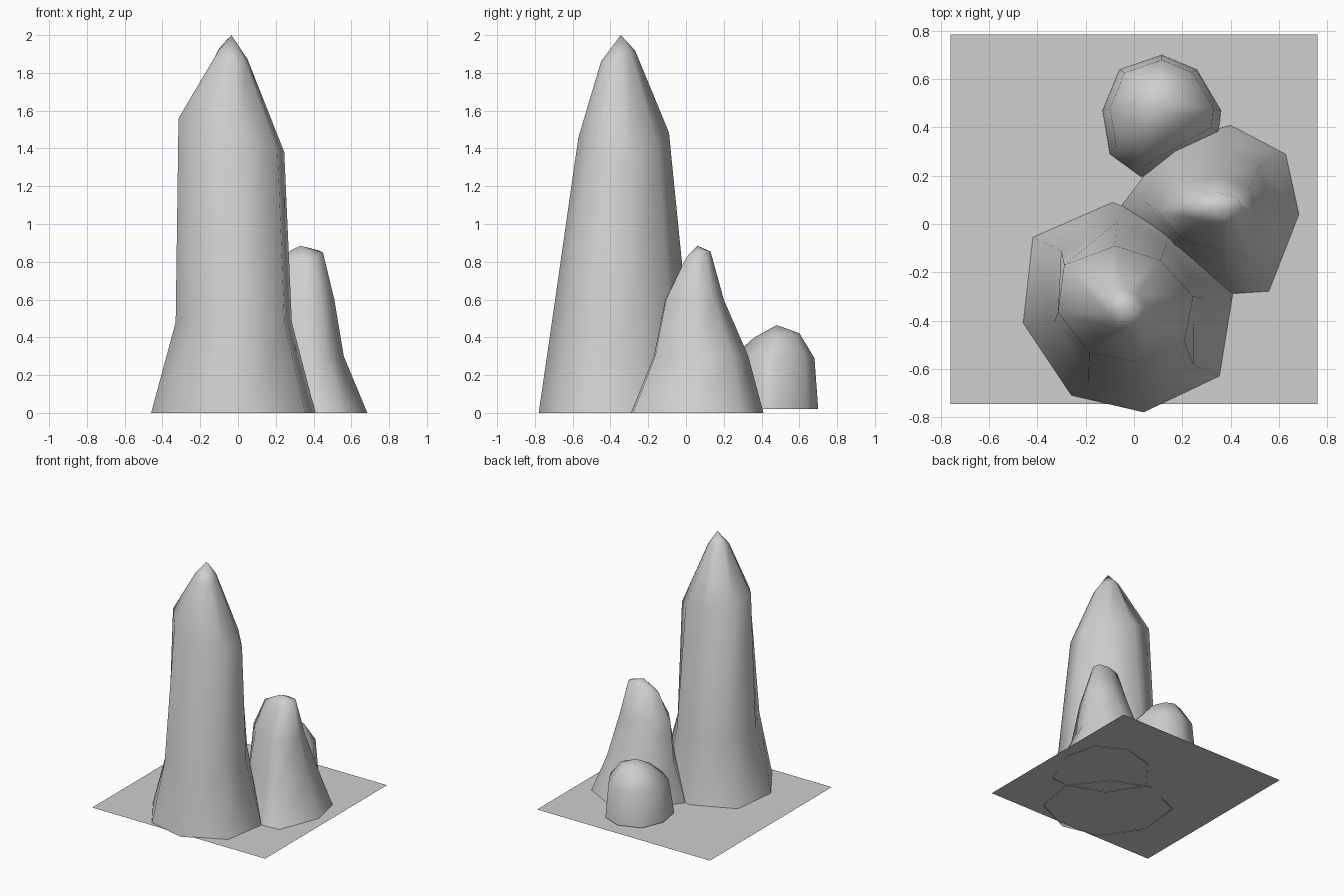
import bpy
import bmesh
from mathutils import Vector

default_cube = bpy.data.objects.get("Cube")
if default_cube:
    bpy.data.objects.remove(default_cube, do_unlink=True)

# Single stone colour
stone = bpy.data.materials.new("stone grey")
stone.use_nodes = True
grey = (0.62, 0.62, 0.62, 1)
stone.diffuse_color = grey
stone.node_tree.nodes["Principled BSDF"].inputs["Base Color"].default_value = grey


def finish(name, bm, smooth):
    """Turn a bmesh into a named object with the stone material."""
    bmesh.ops.recalc_face_normals(bm, faces=bm.faces)
    mesh = bpy.data.meshes.new(name)
    bm.to_mesh(mesh)
    bm.free()
    mesh.materials.append(stone)
    for polygon in mesh.polygons:
        polygon.use_smooth = smooth
    obj = bpy.data.objects.new(name, mesh)
    bpy.context.collection.objects.link(obj)
    return obj


def fit_outline(outline, left, right, front, back, height, tilt_x, tilt_y):
    """Squeeze the base outline into a box and tilt it out of level."""
    xs = [point[0] for point in outline]
    ys = [point[1] for point in outline]
    middle = Vector(((left + right) / 2, (front + back) / 2))
    ring = []
    for px, py in outline:
        x = left + (right - left) * (px - min(xs)) / (max(xs) - min(xs))
        y = front + (back - front) * (py - min(ys)) / (max(ys) - min(ys))
        z = height + tilt_x * (x - middle.x) + tilt_y * (y - middle.y)
        ring.append((x, y, z))
    return ring


def build_rock(name, outline, floor, levels, peak):
    """Loft the base outline through the levels and close it at the peak."""
    bm = bmesh.new()
    rings = [[(x, y, floor) for x, y in outline]]
    rings += [fit_outline(outline, *level) for level in levels]
    rows = [[bm.verts.new(point) for point in ring] for ring in rings]
    count = len(outline)
    for lower, upper in zip(rows, rows[1:]):
        for i in range(count):
            j = (i + 1) % count
            bm.faces.new((lower[i], lower[j], upper[j], upper[i]))
    tip = bm.verts.new(peak)
    for i in range(count):
        bm.faces.new((rows[-1][i], rows[-1][(i + 1) % count], tip))
    return finish(name, bm, True)


# Tall pillar at the front: flared foot, straight shaft, pointed cap
build_rock(
    "tall_rock",
    [(-.46, -.41), (-.26, -.71), (.04, -.78), (.355, -.63),
     (.41, -.29), (.2, -.02), (-.09, .09), (-.42, -.055)],
    0,
    [(-.33, .285, -.71, .01, .48, 0, 0),
     (-.315, .245, -.57, -.09, 1.47, -.32, 0),
     (-.11, .05, -.45, -.27, 1.89, -.25, .3)],
    (-.035, -.345, 2))

# Middle rock beside it: wide foot and a narrow ridge on top
build_rock(
    "middle_rock",
    [(.41, -.29), (.56, -.28), (.685, .04), (.63, .29),
     (.4, .41), (.15, .34), (-.05, .08), (.12, -.18)],
    0,
    [(.04, .56, -.17, .33, .3, 0, 0),
     (.1, .51, -.11, .2, .6, 0, 0),
     (.19, .45, 0, .13, .83, .15, .3)],
    (.33, .06, .885))

# Small rounded rock at the back
build_rock(
    "small_rock",
    [(-.13, .47), (-.06, .64), (.115, .7), (.26, .64),
     (.36, .47), (.35, .38), (.03, .195), (-.1, .29)],
    .02,
    [(-.1, .33, .24, .68, .29, 0, 0),
     (-.01, .23, .36, .6, .41, 0, .1)],
    (.1, .48, .465))

# Thin ground sheet
sheet = bmesh.new()
corners = [(-.76, -.745), (.76, -.745), (.76, .785), (-.76, .785)]
sheet.faces.new([sheet.verts.new((x, y, .004)) for x, y in corners])
finish("ground_sheet", sheet, False)
